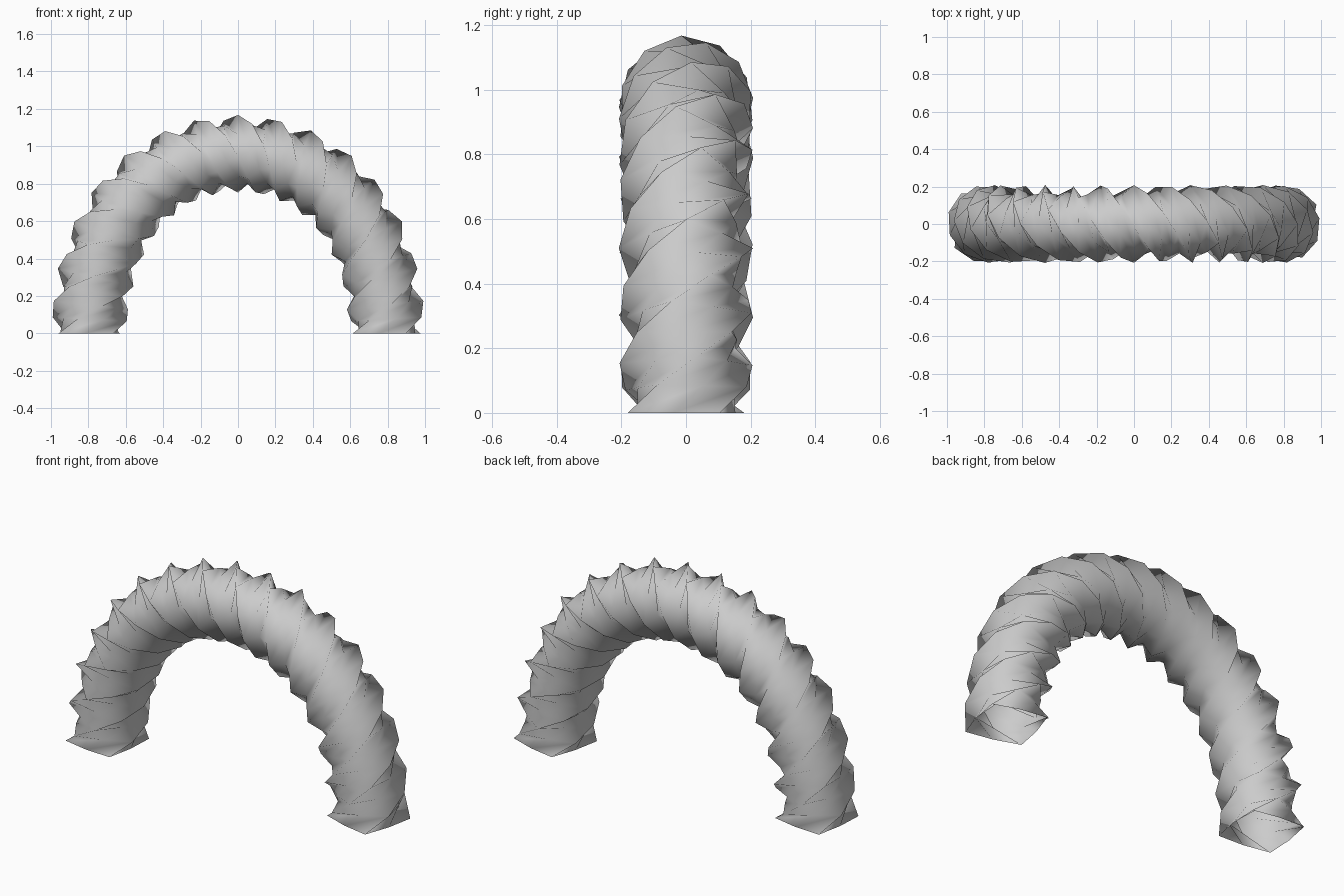
import bpy, bmesh
from math import sin, cos, pi, radians
from mathutils import Vector

if "Cube" in bpy.data.objects:
    bpy.data.objects.remove(bpy.data.objects["Cube"])

SEGS, SIDES = 40, 8             # rings along the arch, points round the tube
R_CORNER, R_FLAT = 0.208, 0.158
START, TWIST = radians(30), radians(1372)   # section angle at the right foot, total twist


def path(t):
    """Arch centre line, slightly fuller than an ellipse."""
    bulge = 1 + 0.02 * sin(2 * t) ** 2
    return Vector((0.795 * cos(t) * bulge, 0, 0.96 * sin(t) * bulge))


def ring(bm, t):
    """One softly square cross-section, turned by the twist."""
    tangent = (path(t + 1e-3) - path(t - 1e-3)).normalized()
    side = Vector((0, 1, 0))
    outward = side.cross(tangent)
    verts = []
    for k in range(SIDES):
        r = R_FLAT if k % 2 else R_CORNER
        ang = 2 * pi * k / SIDES + START + TWIST * t / pi
        verts.append(bm.verts.new(path(t) + r * (cos(ang) * outward + sin(ang) * side)))
    return verts


# Twisted arch: an open-ended tube skinned over the rings
bm = bmesh.new()
rings = [ring(bm, pi * i / SEGS) for i in range(SEGS + 1)]
for v in rings[0] + rings[-1]:      # flat feet on the ground
    v.co.z = 0
for lo, hi in zip(rings, rings[1:]):
    for k in range(SIDES):
        n = (k + 1) % SIDES
        bm.faces.new((lo[k], lo[n], hi[n], hi[k]))
for f in bm.faces:
    f.smooth = True
bmesh.ops.recalc_face_normals(bm, faces=bm.faces)

mesh = bpy.data.meshes.new("twisted_arch")
bm.to_mesh(mesh)
bm.free()
arch = bpy.data.objects.new("twisted_arch", mesh)
bpy.context.collection.objects.link(arch)
